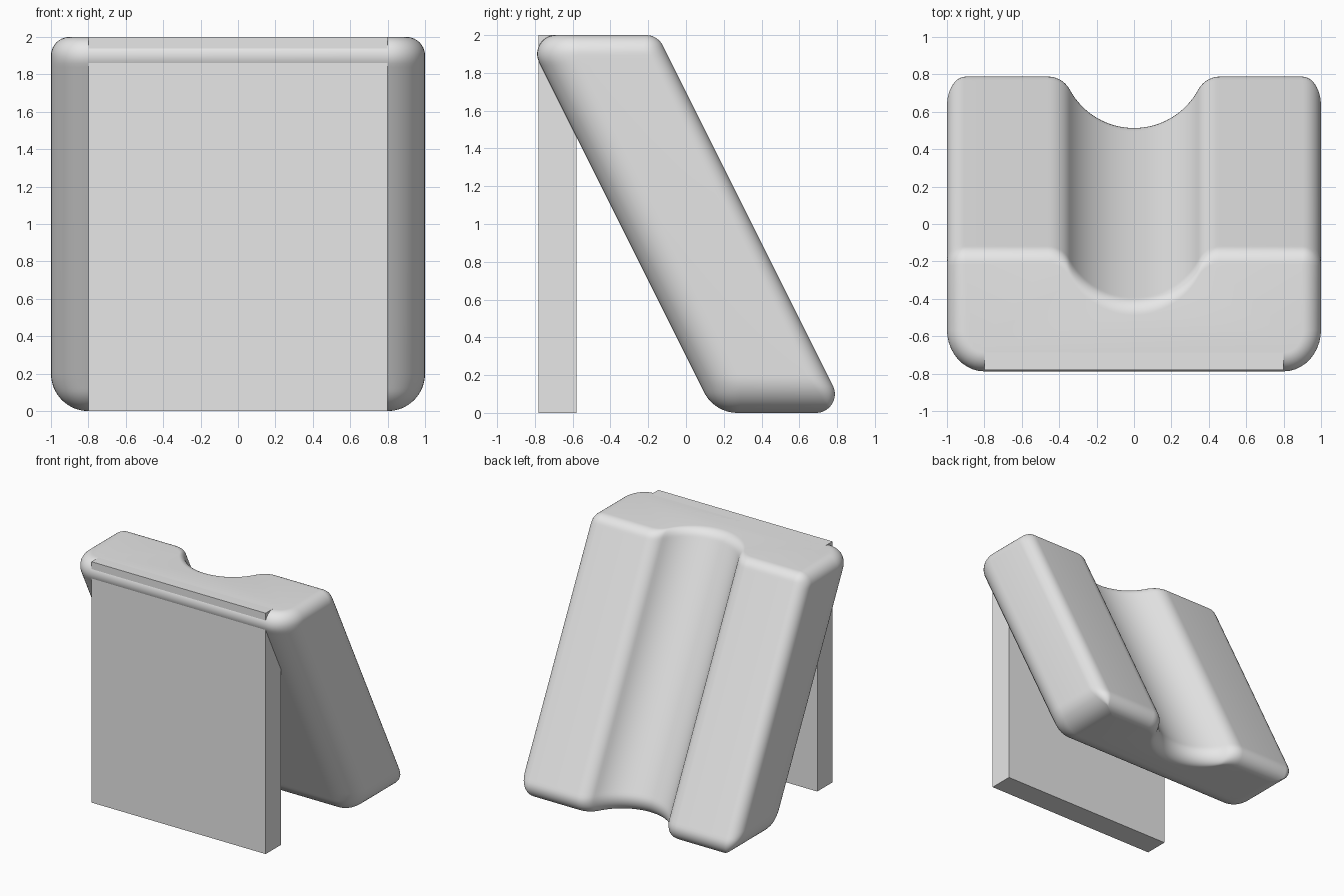
import bpy, bmesh, math

cube = bpy.data.objects.get("Cube")
if cube:
    bpy.data.objects.remove(cube, do_unlink=True)

# One plain grey for everything
grey = bpy.data.materials.new("plain_grey")
grey.use_nodes = True
grey.diffuse_color = (0.8, 0.8, 0.8, 1)
grey.node_tree.nodes["Principled BSDF"].inputs["Base Color"].default_value = (0.8, 0.8, 0.8, 1)

HEIGHT, LEAN = 2.0, 0.5
TILT = math.atan(LEAN)
SMALL, LARGE = 0.1, 0.2          # fillet radii


def edge_y(z, side, foot, r_low, r_top):
    """Slanted front (-1) or back (+1) line, rounded into floor and top."""
    for cz, at_low in ((r_low, True), (HEIGHT - r_top, False)):
        r = r_low if at_low else r_top
        tangent = cz + side * r * math.sin(TILT)
        if (z < tangent) if at_low else (z > tangent):
            centre = foot - LEAN * cz - side * r / math.cos(TILT)
            return centre + side * math.sqrt(max(0, r * r - (z - cz) ** 2))
    return foot - LEAN * z


def side_inset(z):
    """How far the side walls draw in near the floor and the top."""
    for r, h in ((LARGE, z), (SMALL, HEIGHT - z)):
        if h < r:
            return r - math.sqrt(max(0, r * r - (r - h) ** 2))
    return 0.0


def arc(cx, cy, rx, ry, start, end, n):
    angles = [math.radians(start + (end - start) * i / n) for i in range(n + 1)]
    return [(cx + rx * math.cos(a), cy + ry * math.sin(a)) for a in angles]


def section(z):
    """Closed horizontal outline: rounded corners and a trough in the back."""
    front = edge_y(z, -1, 0.15, LARGE, SMALL)
    back = edge_y(z, 1, 0.85, SMALL, SMALL)
    inset = side_inset(z)
    half = 1 - inset
    rf = max(LARGE - inset, 0.004)
    rb = max(SMALL - inset, 0.004)
    stretch = 1 / math.cos(TILT)
    pts = arc(half - rf, front + rf * stretch, rf, rf * stretch, -90, 0, 10)
    pts += arc(half - rb, back - rb * stretch, rb, rb * stretch, 0, 90, 8)
    # trough lip, then trough bowl
    lip, bowl, lip_x, bowl_y = 0.132, 0.39, 0.46, 0.115
    turn = math.degrees(math.atan2(bowl_y + lip, lip_x))
    pts += arc(lip_x, back - lip, lip, lip, 90, 180 - turn, 10)
    pts += arc(0, back + bowl_y, bowl, bowl, -turn, -90, 16)[1:]
    return pts + [(-x, y) for x, y in reversed(pts[:-1])]


def finish(name, bm):
    bmesh.ops.recalc_face_normals(bm, faces=bm.faces[:])
    mesh = bpy.data.meshes.new(name)
    bm.to_mesh(mesh)
    bm.free()
    mesh.materials.append(grey)
    obj = bpy.data.objects.new(name, mesh)
    bpy.context.collection.objects.link(obj)
    return obj


# Leaning block, lofted through horizontal sections
steps = 16
ease = [LARGE * (1 - math.cos(math.pi / 2 * i / steps)) for i in range(steps + 1)]
levels = ease + [HEIGHT - h for h in reversed(ease)]
bm = bmesh.new()
rings = [[bm.verts.new((x, y, z)) for x, y in section(z)] for z in levels]
count = len(rings[0])
for low, high in zip(rings, rings[1:]):
    for i in range(count):
        j = (i + 1) % count
        bm.faces.new((low[i], low[j], high[j], high[i]))
bm.faces.new(list(reversed(rings[0])))
bm.faces.new(rings[-1])
block = finish("leaning_block", bm)
bpy.ops.object.select_all(action="DESELECT")
block.select_set(True)
bpy.context.view_layer.objects.active = block
bpy.ops.object.shade_smooth_by_angle(angle=math.radians(35))

# Upright support plate at the front
bm = bmesh.new()
bmesh.ops.create_cube(bm, size=1)
bmesh.ops.scale(bm, vec=(1.6, 0.2, HEIGHT), verts=bm.verts[:])
bmesh.ops.translate(bm, vec=(0, -0.68, HEIGHT / 2), verts=bm.verts[:])
finish("support_plate", bm)
